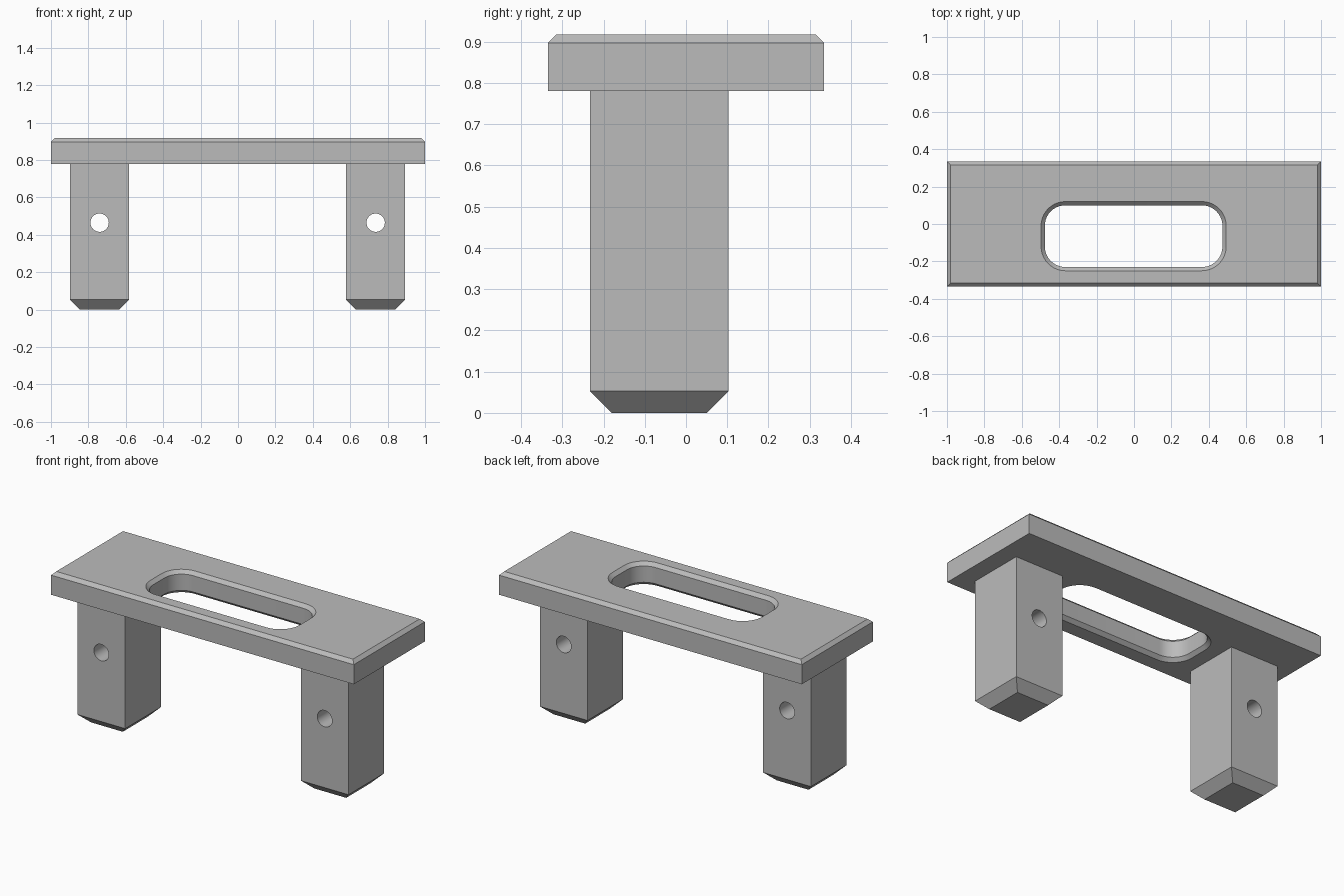
import bpy, bmesh, math
from mathutils import Matrix

if "Cube" in bpy.data.objects:
    bpy.data.objects.remove(bpy.data.objects["Cube"])

TOP, UNDER, EDGE = 0.917, 0.78, 0.02   # plate heights and chamfer size
CX, LEG_Y = -0.002, -0.065             # centre of slot and legs

grey = bpy.data.materials.new("plain grey")
grey.use_nodes = True
COLOR = (0.5, 0.5, 0.5, 1)
grey.diffuse_color = COLOR
grey.node_tree.nodes["Principled BSDF"].inputs["Base Color"].default_value = COLOR


def to_object(name, bm):
    bmesh.ops.recalc_face_normals(bm, faces=bm.faces)
    mesh = bpy.data.meshes.new(name)
    bm.to_mesh(mesh)
    bm.free()
    mesh.materials.append(grey)
    obj = bpy.data.objects.new(name, mesh)
    bpy.context.collection.objects.link(obj)
    return obj


def rounded_rect(hx, hy, r, steps=10):
    """Outline of a rectangle with round corners (square if r is 0)."""
    if r == 0:
        return [(hx, hy), (-hx, hy), (-hx, -hy), (hx, -hy)]
    pts = []
    for k, (sx, sy) in enumerate([(1, 1), (-1, 1), (-1, -1), (1, -1)]):
        for i in range(steps + 1):
            a = (k + i / steps) * math.pi / 2
            pts.append((sx * (hx - r) + r * math.cos(a), sy * (hy - r) + r * math.sin(a)))
    return pts


def loft(name, cx, cy, hx, hy, levels, r=0):
    """Stack outlines; each level is (z, outward offset)."""
    bm = bmesh.new()
    rings = []
    for z, off in levels:
        outline = rounded_rect(hx + off, hy + off, r + off if r else 0)
        rings.append([bm.verts.new((cx + x, cy + y, z)) for x, y in outline])
    for a, b in zip(rings, rings[1:]):
        n = len(a)
        for i in range(n):
            j = (i + 1) % n
            bm.faces.new((a[i], a[j], b[j], b[i]))
    bm.faces.new(rings[0])
    bm.faces.new(rings[-1])
    return to_object(name, bm)


def cut(target, cutter):
    mod = target.modifiers.new("cut", 'BOOLEAN')
    mod.operation, mod.solver, mod.object = 'DIFFERENCE', 'EXACT', cutter
    bpy.ops.object.select_all(action='DESELECT')
    bpy.context.view_layer.objects.active = target
    target.select_set(True)
    bpy.ops.object.modifier_apply(modifier=mod.name)
    bpy.data.objects.remove(cutter)
    bpy.ops.object.shade_smooth_by_angle(angle=math.radians(30))


# Top plate with chamfered upper rim
plate = loft("top_plate", 0, 0, 1.0, 0.335,
             [(UNDER, 0), (TOP - EDGE, 0), (TOP, -EDGE)])

# Rounded slot, chamfered above and below
over = 0.02
slot = loft("slot_cutter", CX, LEG_Y, 0.475, 0.165,
            [(UNDER - over, EDGE + over), (UNDER + EDGE, 0),
             (TOP - EDGE, 0), (TOP + over, EDGE + over)], r=0.11)
cut(plate, slot)

# Legs with tapered feet and a round cross hole
for side, name in ((1, "left_leg"), (-1, "right_leg")):
    x = CX + side * 0.738
    leg = loft(name, x, LEG_Y, 0.158, 0.168,
               [(0, -0.053), (0.053, 0), (UNDER, 0)])
    bm = bmesh.new()
    bmesh.ops.create_cone(bm, cap_ends=True, segments=40, radius1=0.049,
                          radius2=0.049, depth=1,
                          matrix=Matrix.Translation((x, LEG_Y, 0.465))
                          @ Matrix.Rotation(math.pi / 2, 4, 'X'))
    cut(leg, to_object("hole_cutter", bm))
